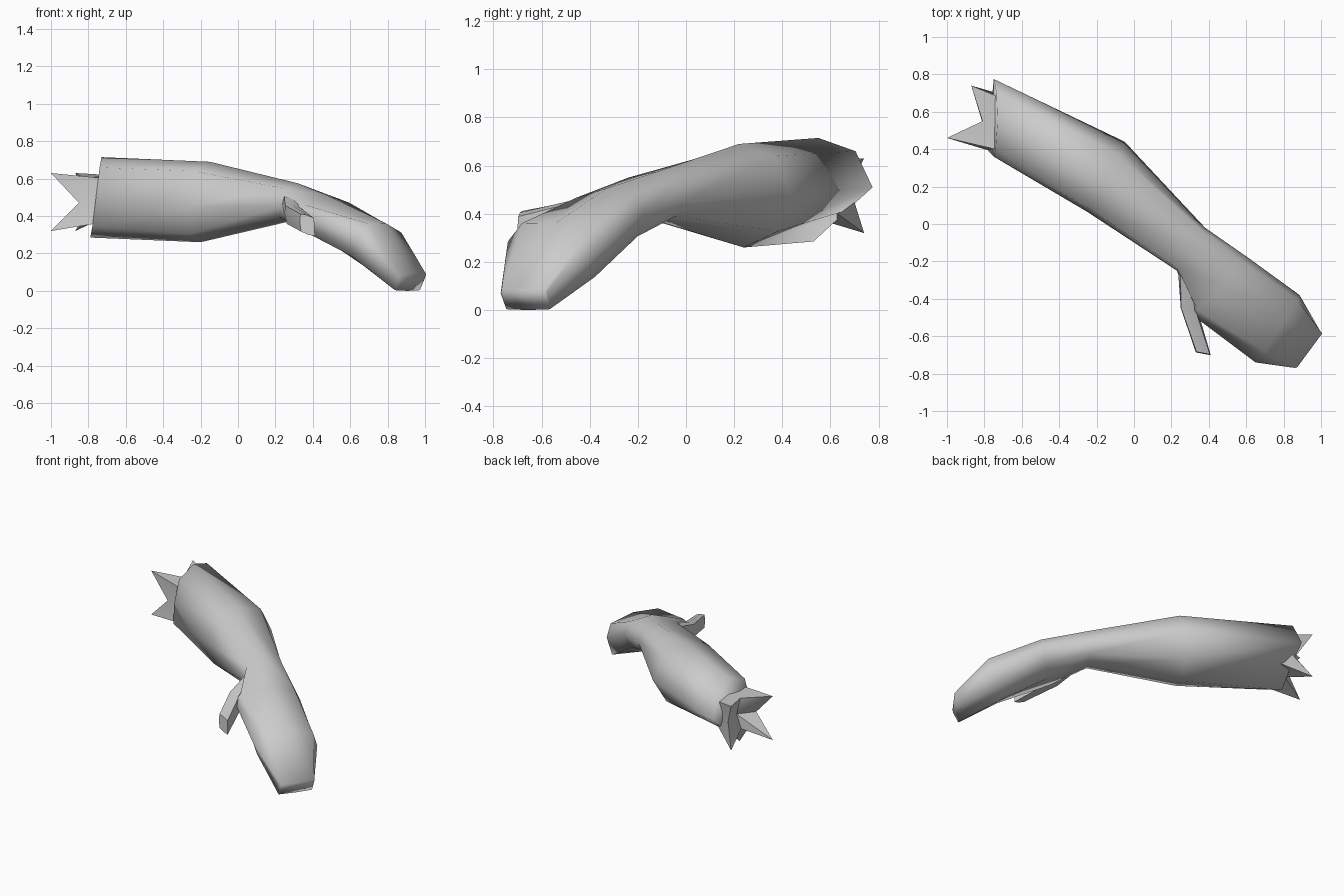
import bpy, bmesh
from mathutils import Vector

if "Cube" in bpy.data.objects:
    bpy.data.objects.remove(bpy.data.objects["Cube"])

skin = bpy.data.materials.new("plain grey")
skin.diffuse_color = (0.6, 0.6, 0.6, 1)
skin.use_nodes = True
skin.node_tree.nodes["Principled BSDF"].inputs["Base Color"].default_value = skin.diffuse_color


def finish(name, bm, angle):
    bmesh.ops.recalc_face_normals(bm, faces=bm.faces)
    me = bpy.data.meshes.new(name)
    bm.to_mesh(me)
    bm.free()
    ob = bpy.data.objects.new(name, me)
    bpy.context.collection.objects.link(ob)
    me.materials.append(skin)
    bpy.ops.object.select_all(action='DESELECT')
    ob.select_set(True)
    bpy.context.view_layer.objects.active = ob
    bpy.ops.object.shade_smooth_by_angle(angle=angle)
    return ob


def ring(front, top, back, bottom, k, front_top=None, low_back=None):
    """Eight points from the four extremes; k sets how square the corners are."""
    ext = [Vector(p) for p in (front, top, back, bottom)]
    c = (ext[0] + ext[2]) / 2
    pts = []
    for i, a in enumerate(ext):
        b = ext[(i + 1) % 4]
        pts += [a, c + (a - c) * k + (b - c) * k]
    if front_top:
        pts[1] = Vector(front_top)
    if low_back:
        pts[5] = Vector(low_back)
    return pts


def loft(name, rings, angle=3.14):
    bm = bmesh.new()
    vs = [[bm.verts.new(p) for p in r] for r in rings]
    n = len(vs[0])
    for a, b in zip(vs, vs[1:]):
        for i in range(n):
            j = (i + 1) % n
            bm.faces.new((a[i], a[j], b[j], b[i]))
    bm.faces.new(vs[0])
    bm.faces.new(vs[-1])
    return finish(name, bm, angle)


# Forearm, wrist and closed flat hand as one tapering skin
loft("arm_and_hand", [
    ring((-.75, .36, .50), (-.73, .55, .715), (-.75, .775, .51), (-.79, .53, .285), .72,
         (-.74, .40, .66), (-.76, .67, .415)),
    ring((-.25, .065, .45), (-.15, .22, .69), (-.05, .44, .48), (-.20, .24, .26), .73,
         (-.235, .08, .64)),
    ring((.23, -.25, .45), (.32, -.12, .575), (.38, -.02, .445), (.27, -.12, .37), .72,
         (.235, -.24, .55)),
    ring((.31, -.485, .42), (.49, -.33, .505), (.61, -.18, .395), (.45, -.31, .285), .75,
         (.34, -.46, .465)),
    ring((.65, -.74, .285), (.79, -.54, .362), (.885, -.38, .22), (.67, -.50, .135), .76),
    ring((.86, -.77, .07), (.94, -.675, .09), (1.0, -.58, .07), (.905, -.655, 0), .95),
])

# Thumb, flat and boxy, springing from the wrist
loft("thumb", [
    ring((.235, -.245, .46), (.30, -.25, .53), (.37, -.29, .46), (.30, -.25, .39), .8),
    ring((.25, -.45, .41), (.29, -.455, .46), (.34, -.46, .40), (.30, -.455, .345), .85),
    ring((.33, -.685, .365), (.37, -.69, .405), (.41, -.70, .34), (.375, -.695, .30), .9),
], 0.8)

# Splintered bone: four long points with notches between them
bm = bmesh.new()
base = [(-.70, .39, .60), (-.70, .53, .62), (-.70, .67, .60), (-.70, .69, .48),
        (-.70, .63, .40), (-.70, .53, .38), (-.70, .37, .37), (-.70, .39, .48)]
tips = [(-1, .46, .63), (-.81, .55, .60), (-.87, .74, .63), (-.79, .66, .47),
        (-.87, .74, .32), (-.81, .54, .38), (-1, .46, .32), (-.85, .43, .47)]
low = [bm.verts.new(p) for p in base]
high = [bm.verts.new(p) for p in tips]
core = bm.verts.new((-.78, .55, .48))
for i in range(8):
    j = (i + 1) % 8
    bm.faces.new((low[i], low[j], high[j], high[i]))
    bm.faces.new((high[i], high[j], core))
bm.faces.new(low)
finish("splintered_bone", bm, 0.9)
